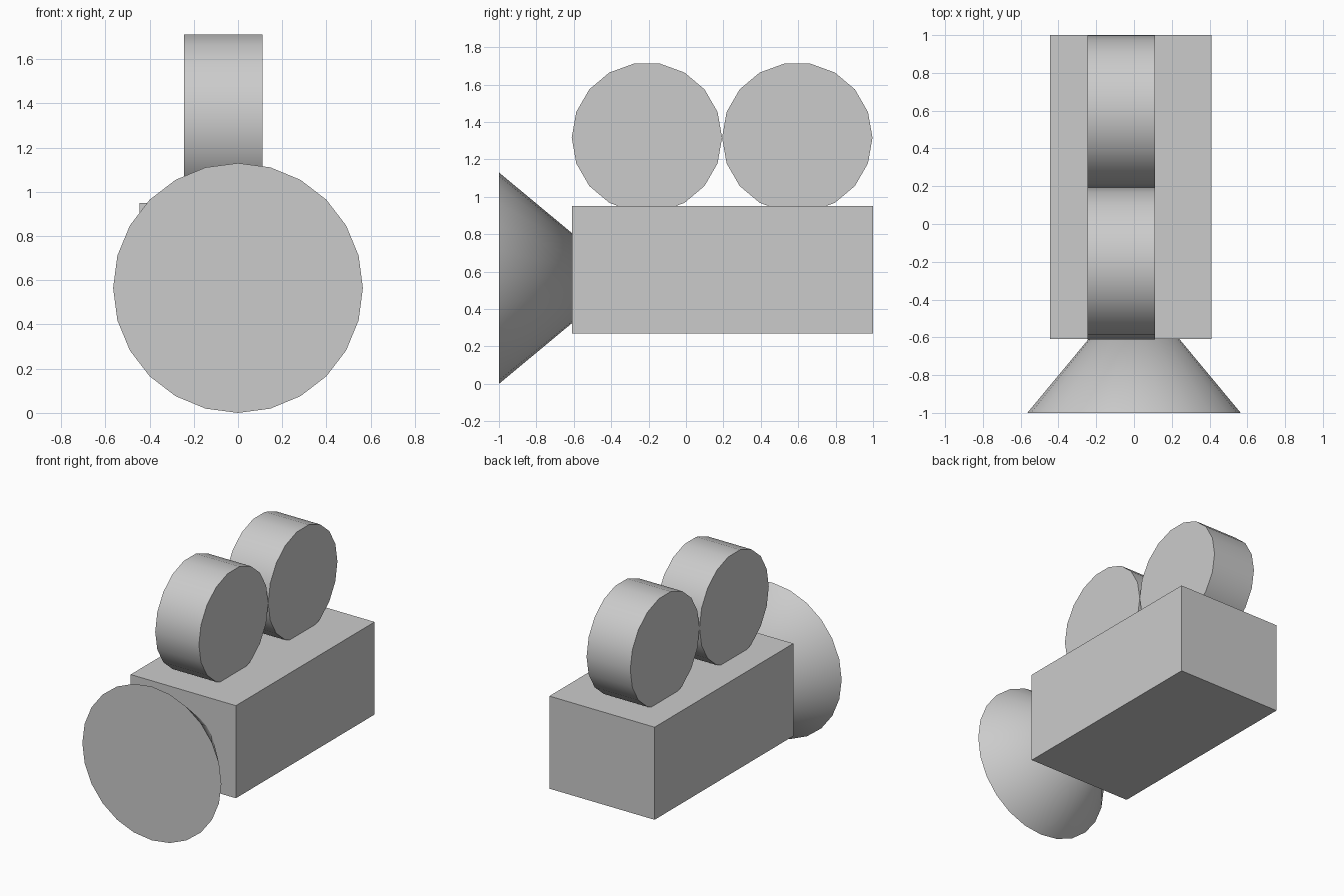
import bpy
from math import pi, radians

if "Cube" in bpy.data.objects:
    bpy.data.objects.remove(bpy.data.objects["Cube"])


def finish(name, smooth=False):
    ob = bpy.context.object
    ob.name = name
    ob.data.name = name
    bpy.ops.object.transform_apply(location=False, rotation=True, scale=True)
    if smooth:
        bpy.ops.object.shade_smooth_by_angle(angle=radians(35))
    return ob


# camera body
bpy.ops.mesh.primitive_cube_add(size=1, location=(-0.0175, 0.195, 0.61))
bpy.context.object.scale = (0.855, 1.61, 0.68)
finish("camera_body")

# two film reels, slightly sunk into the body top, a vertex pointing along y
R = 0.402
for name, y in (("front_reel", -0.209), ("rear_reel", 0.595)):
    bpy.ops.mesh.primitive_cylinder_add(
        vertices=18, radius=R, depth=0.355,
        location=(-0.0675, y, 1.316), rotation=(0, pi / 2, 0))
    finish(name, smooth=True)

# lens hood: cone with its wide end forward and its tip inside the body
bpy.ops.mesh.primitive_cone_add(
    vertices=24, radius1=0.565, radius2=0, depth=0.68,
    location=(0, -0.66, 0.565), rotation=(-pi / 2, 0, 0))
finish("lens_hood", smooth=True)
